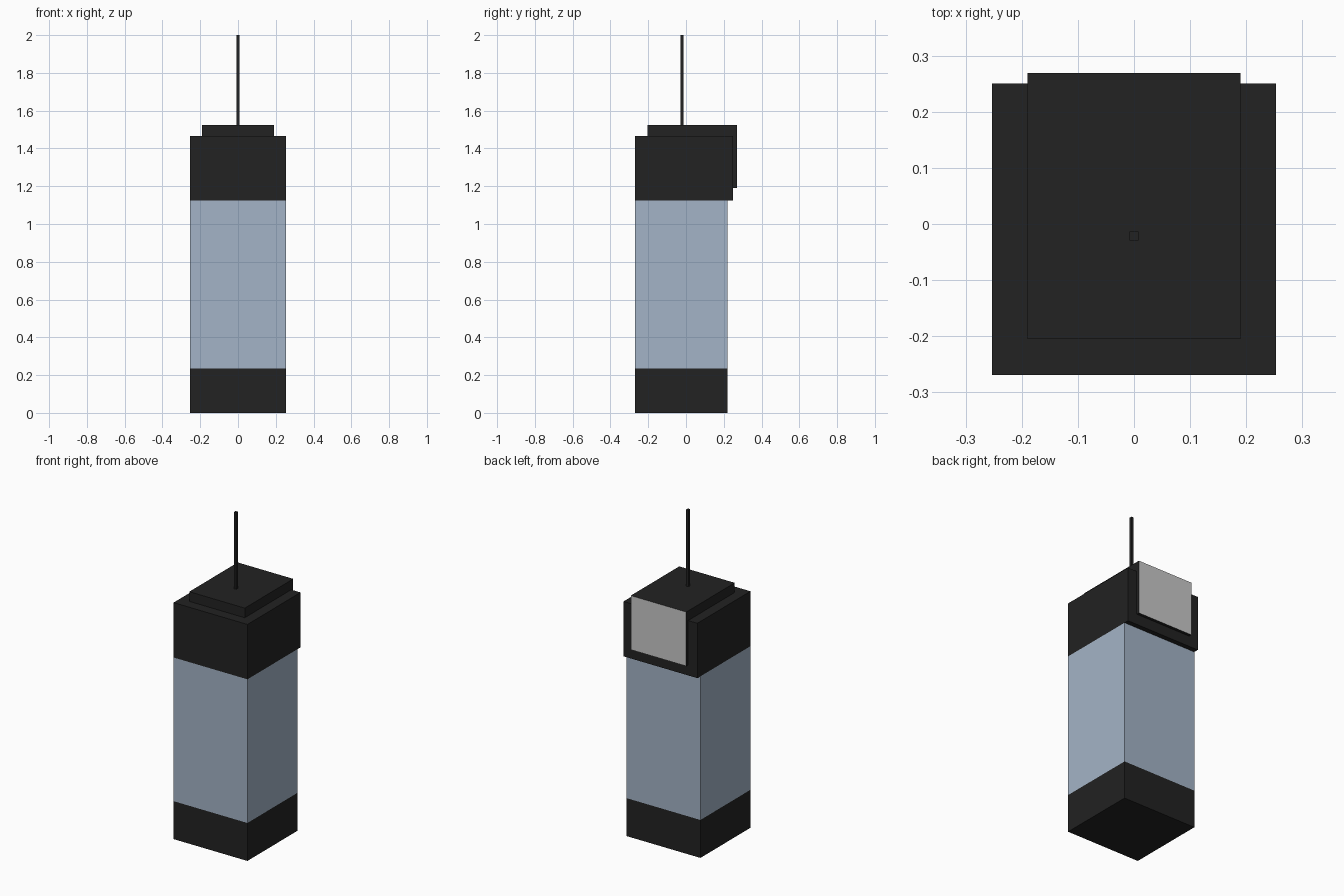
import bpy
import bmesh
from mathutils import Vector

if "Cube" in bpy.data.objects:
    bpy.data.objects.remove(bpy.data.objects["Cube"], do_unlink=True)


def material(name, rgb):
    mat = bpy.data.materials.new(name)
    mat.use_nodes = True
    colour = (*rgb, 1.0)
    mat.diffuse_color = colour
    mat.node_tree.nodes["Principled BSDF"].inputs["Base Color"].default_value = colour
    return mat


def box(name, low, high, *mats):
    """Axis-aligned box between two opposite corners."""
    low, high = Vector(low), Vector(high)
    bm = bmesh.new()
    bmesh.ops.create_cube(bm, size=1)
    bmesh.ops.scale(bm, vec=high - low, verts=bm.verts)
    bmesh.ops.translate(bm, vec=(low + high) / 2, verts=bm.verts)
    mesh = bpy.data.meshes.new(name)
    bm.to_mesh(mesh)
    bm.free()
    for mat in mats:
        mesh.materials.append(mat)
    obj = bpy.data.objects.new(name, mesh)
    bpy.context.collection.objects.link(obj)
    return obj


black = material("black", (0.016, 0.016, 0.016))
glass = material("blue grey glass", (0.371, 0.456, 0.571))
pale = material("pale grey", (0.58, 0.58, 0.58))

half, front, back = 0.253, -0.269, 0.22
base_top, glass_top, head_top = 0.235, 1.125, 1.465

# Tower stacked from the ground up, with the head overhanging at the back
box("base", (-half, front, 0), (half, back, base_top), black)
box("glass_shaft", (-half, front, base_top), (half, back, glass_top), glass)
box("head", (-half, front, glass_top), (half, 0.25, head_top), black)

# Roof block sunk into the head, its rear face a pale panel
roof = box("roof_block", (-0.19, -0.205, 1.19), (0.19, 0.269, 1.525), black, pale)
for face in roof.data.polygons:
    if face.normal.y > 0.9:
        face.material_index = 1

# Square mast on the roof
box("mast", (-0.008, -0.029, 1.525), (0.008, -0.013, 2.0), black)
